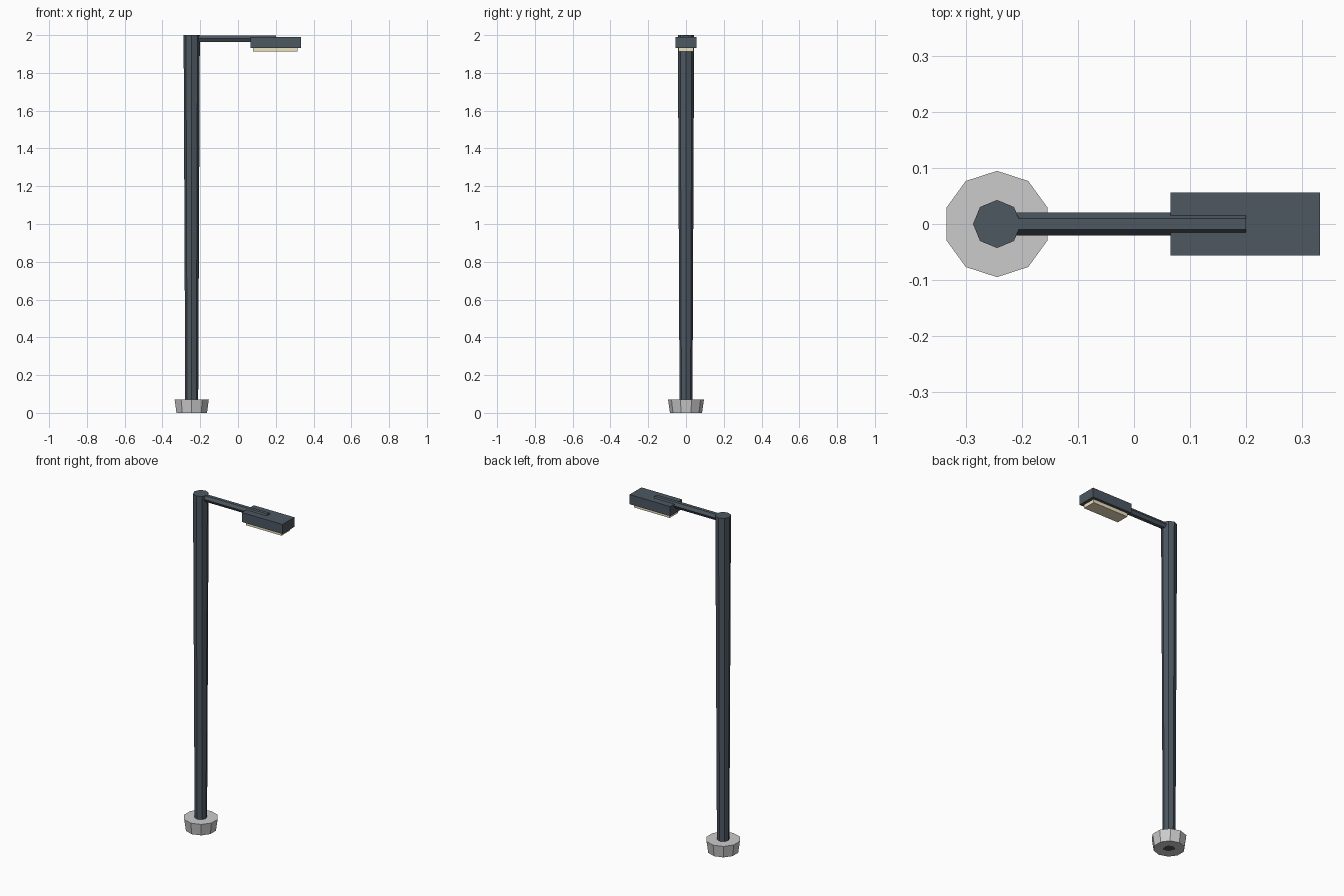
import bpy, bmesh, math
from mathutils import Matrix

if "Cube" in bpy.data.objects:
    bpy.data.objects.remove(bpy.data.objects["Cube"])

POLE_X = -0.245


def material(name, rgb):
    m = bpy.data.materials.new(name)
    m.diffuse_color = (*rgb, 1)
    m.use_nodes = True
    m.node_tree.nodes["Principled BSDF"].inputs["Base Color"].default_value = m.diffuse_color
    return m


def finish(name, bm, mat=None):
    mesh = bpy.data.meshes.new(name)
    bm.to_mesh(mesh)
    bm.free()
    if mat:
        mesh.materials.append(mat)
    obj = bpy.data.objects.new(name, mesh)
    bpy.context.collection.objects.link(obj)
    return obj


def prism(name, sides, r_start, r_end, length, start, mat=None, along_x=False):
    """Tapered prism from a start point, running up z or along x."""
    bm = bmesh.new()
    bmesh.ops.create_cone(bm, cap_ends=True, segments=sides, radius1=r_start,
                          radius2=r_end, depth=length,
                          matrix=Matrix.Translation((0, 0, length / 2)))
    turn = Matrix.Rotation(math.pi / 2 if along_x else 0, 4, 'Y')
    bm.transform(Matrix.Translation(start) @ turn)
    return finish(name, bm, mat)


def box(name, x, y, z, mat):
    """Box from (min, max) ranges on each axis."""
    bm = bmesh.new()
    centre = [sum(r) / 2 for r in (x, y, z)]
    size = [r[1] - r[0] for r in (x, y, z)]
    bmesh.ops.create_cube(bm, size=1, matrix=Matrix.Translation(centre)
                          @ Matrix.Diagonal((*size, 1)))
    return finish(name, bm, mat)


metal = material("dark_metal", (0.075, 0.095, 0.12))
glow = material("warm_lens", (0.85, 0.75, 0.52))

# Ten-sided footing, flaring upward
prism("footing", 10, 0.085, 0.095, 0.07, (POLE_X, 0, 0))

# Octagonal pole, slightly wider at the top
prism("pole", 8, 0.034, 0.043, 2.0, (POLE_X, 0, 0), metal)

# Hexagonal arm reaching into the lamp housing
prism("arm", 6, 0.0205, 0.0205, 0.2 - POLE_X, (POLE_X, 0, 1.981), metal, along_x=True)

# Lamp housing and the lens beneath it
box("lamp_housing", (0.065, 0.333), (-0.056, 0.056), (1.933, 1.99), metal)
box("lamp_lens", (0.08, 0.315), (-0.04, 0.04), (1.912, 1.934), glow)
